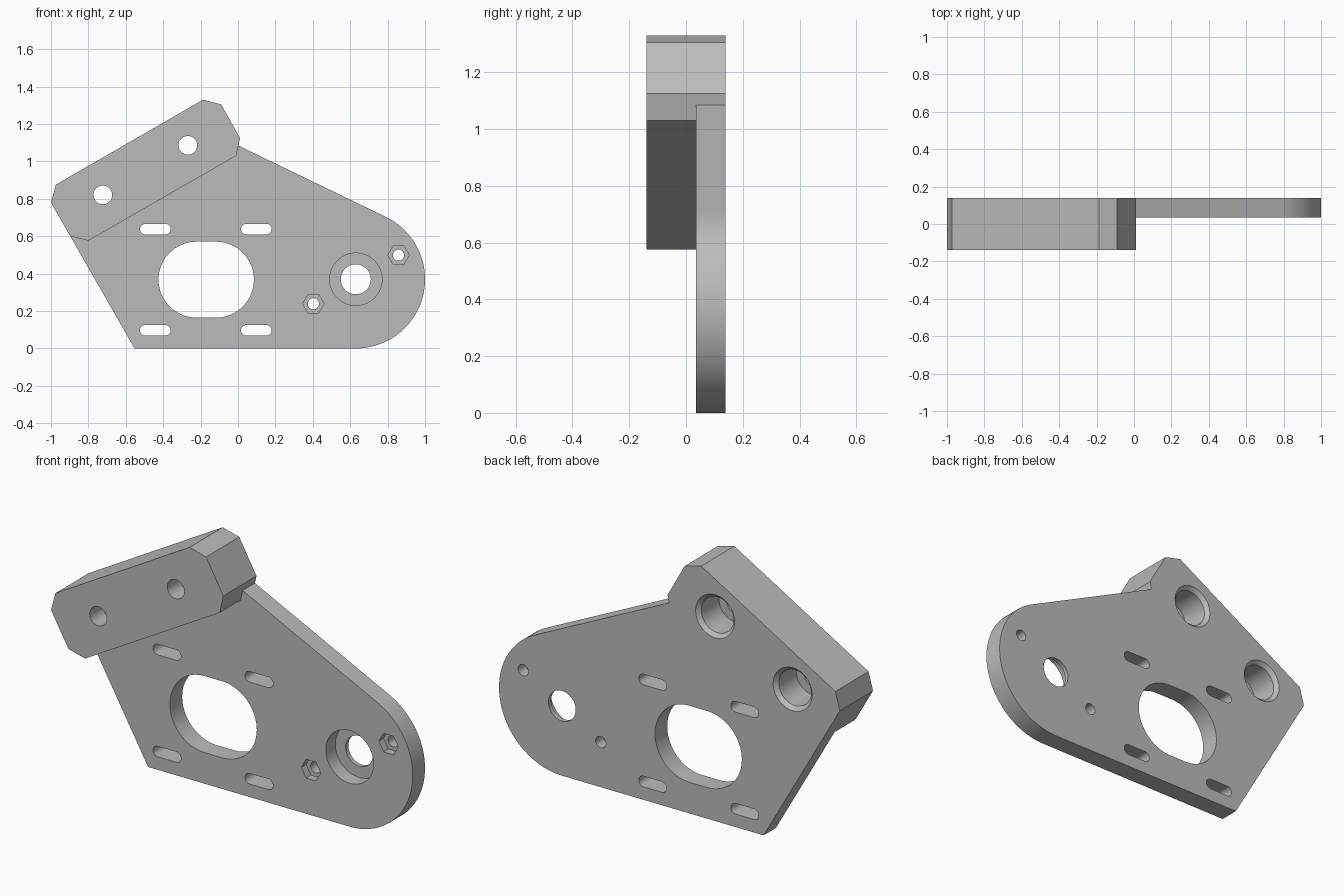
import bpy, bmesh
from math import sin, cos, pi, radians

if "Cube" in bpy.data.objects:
    bpy.data.objects.remove(bpy.data.objects["Cube"])

BACK, FACE, FRONT = 0.139, 0.036, -0.139   # y of back, plate face, block face

grey = bpy.data.materials.new("plain grey")
grey.diffuse_color = (0.5, 0.5, 0.5, 1)
grey.use_nodes = True
grey.node_tree.nodes["Principled BSDF"].inputs["Base Color"].default_value = grey.diffuse_color


def arc(cx, cz, r, a0, a1, n):
    return [(cx + r * cos(radians(a0 + (a1 - a0) * i / n)),
             cz + r * sin(radians(a0 + (a1 - a0) * i / n))) for i in range(n + 1)]


def circle(cx, cz, r, n=64):
    return arc(cx, cz, r, 0, 360, n)[:-1]


def slot(cx, cz, half, r, n=24):
    return (arc(cx + half - r, cz, r, -90, 90, n)
            + arc(cx - half + r, cz, r, 90, 270, n))


def prism(name, pts, y0, y1, pts_back=None):
    """Solid between an x-z outline at y0 and one at y1."""
    bm = bmesh.new()
    a = [bm.verts.new((x, y0, z)) for x, z in pts]
    b = [bm.verts.new((x, y1, z)) for x, z in (pts_back or pts)]
    bm.faces.new(a)
    bm.faces.new(b[::-1])
    for i in range(len(a)):
        j = (i + 1) % len(a)
        bm.faces.new((a[j], a[i], b[i], b[j]))
    bmesh.ops.recalc_face_normals(bm, faces=bm.faces[:])
    me = bpy.data.meshes.new(name)
    bm.to_mesh(me)
    bm.free()
    me.materials.append(grey)
    ob = bpy.data.objects.new(name, me)
    bpy.context.collection.objects.link(ob)
    return ob


def combine(target, tool, op):
    mod = target.modifiers.new(tool.name, 'BOOLEAN')
    mod.operation, mod.solver, mod.object = op, 'EXACT', tool
    bpy.context.view_layer.objects.active = target
    bpy.ops.object.modifier_apply(modifier=mod.name)
    bpy.data.objects.remove(tool)


# Plate with rounded nose
outline = ([(-0.553, 0)] + arc(0.63, 0.37, 0.37, -90, 64.3, 48)
           + [(0.0016, 1.085), (-0.1, 1.1), (-0.7, 0.75), (-0.897, 0.6)])
bracket = prism("motor_bracket", outline, FACE, BACK)

# Tilted clamp block with clipped corners
block = prism("clamp_block", [(-0.897, 0.6), (-0.80, 0.576), (-0.01, 1.03),
                              (0.011, 1.125), (-0.09, 1.305), (-0.187, 1.33),
                              (-0.974, 0.876), (-1.0, 0.78)], FRONT, BACK)
combine(bracket, block, 'UNION')

cutters = []
# Motor opening and four adjustment slots
cutters.append(prism("motor_opening", slot(-0.17, 0.368, 0.255, 0.203, 32), -0.1, 0.3))
for x in (-0.442, 0.098):
    for z in (0.097, 0.638):
        cutters.append(prism("slot", slot(x, z, 0.082, 0.028), -0.1, 0.3))

# Bearing seat and shaft hole
cutters.append(prism("bearing_seat", circle(0.63, 0.37, 0.14), -0.1, FACE + 0.08))
cutters.append(prism("shaft_hole", circle(0.63, 0.37, 0.08), -0.1, 0.3))

# Nut pockets with screw holes
for x, z in ((0.403, 0.239), (0.858, 0.499)):
    cutters.append(prism("nut_pocket", circle(x, z, 0.057, 6), -0.1, FACE + 0.04))
    cutters.append(prism("screw_hole", circle(x, z, 0.03, 32), -0.1, 0.3))

# Block bolt holes with chamfered sockets from the back
for x, z in ((-0.268, 1.086), (-0.723, 0.821)):
    cutters.append(prism("bolt_hole", circle(x, z, 0.05, 48), -0.3, 0.3))
    cutters.append(prism("socket", circle(x, z, 0.095), -0.03, 0.3))
    cutters.append(prism("socket_chamfer", circle(x, z, 0.095), BACK - 0.02,
                         BACK + 0.001, circle(x, z, 0.115)))

for c in cutters:
    combine(bracket, c, 'DIFFERENCE')

bpy.ops.object.select_all(action='DESELECT')
bracket.select_set(True)
bpy.context.view_layer.objects.active = bracket
bpy.ops.object.shade_smooth_by_angle(angle=radians(20))
